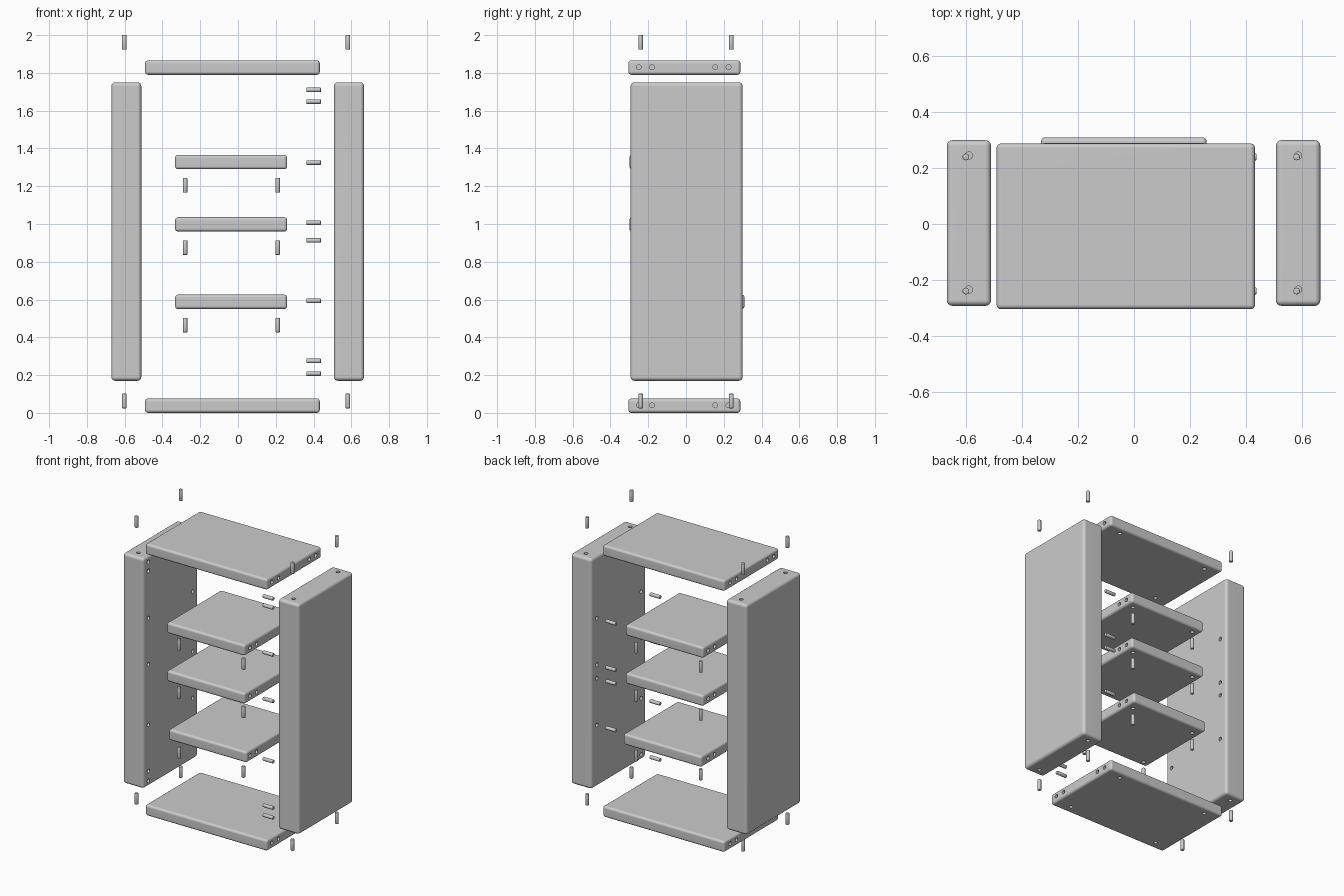
import bpy, bmesh, math
from mathutils import Matrix, Vector

cube = bpy.data.objects.get("Cube")
if cube:
    bpy.data.objects.remove(cube, do_unlink=True)

grey = bpy.data.materials.new("light_grey")
grey.use_nodes = True
colour = (0.6, 0.6, 0.6, 1)
grey.diffuse_color = colour
grey.node_tree.nodes["Principled BSDF"].inputs["Base Color"].default_value = colour

TURN = {"x": Matrix.Rotation(math.pi / 2, 4, "Y"), "z": Matrix.Identity(4)}


def make_object(name, bm):
    mesh = bpy.data.meshes.new(name)
    bm.to_mesh(mesh)
    bm.free()
    mesh.materials.append(grey)
    obj = bpy.data.objects.new(name, mesh)
    bpy.context.collection.objects.link(obj)
    return obj


def select(obj):
    bpy.ops.object.select_all(action="DESELECT")
    obj.select_set(True)
    bpy.context.view_layer.objects.active = obj


def smooth(obj):
    select(obj)
    bpy.ops.object.shade_smooth_by_angle(angle=math.radians(40))


def add_cylinder(bm, centre, axis, radius, length):
    bmesh.ops.create_cone(bm, cap_ends=True, segments=16, radius1=radius, radius2=radius,
                          depth=length, matrix=Matrix.Translation(centre) @ TURN[axis])


def board(name, low, high, rounding, holes):
    """Rounded board with drilled holes, each given as (centre, axis)."""
    low, high = Vector(low), Vector(high)
    bm = bmesh.new()
    bmesh.ops.create_cube(bm, size=1, matrix=Matrix.Translation((low + high) / 2)
                          @ Matrix.Diagonal((*(high - low), 1)))
    bmesh.ops.bevel(bm, geom=bm.edges[:], offset=rounding, segments=4,
                    profile=0.5, affect="EDGES")
    obj = make_object(name, bm)
    drill = bmesh.new()
    for centre, axis in holes:
        add_cylinder(drill, centre, axis, 0.013, 0.08)
    cutter = make_object(name + "_drill", drill)
    cutter.hide_render = True
    mod = obj.modifiers.new("drill", "BOOLEAN")
    mod.operation, mod.solver, mod.object = "DIFFERENCE", "EXACT", cutter
    select(obj)
    bpy.ops.object.modifier_apply(modifier=mod.name)
    bpy.data.objects.remove(cutter, do_unlink=True)
    smooth(obj)
    obj.modifiers.new("even_shading", "WEIGHTED_NORMAL").keep_sharp = True


def dowel(name, centre, axis):
    bm = bmesh.new()
    add_cylinder(bm, centre, axis, 0.012, 0.077)
    rims = [e for e in bm.edges if any(len(f.verts) > 4 for f in e.link_faces)]
    bmesh.ops.bevel(bm, geom=rims, offset=0.003, segments=2, profile=0.5, affect="EDGES")
    smooth(make_object(name, bm))


PIN_Y = (-0.24, 0.24)
SHELF_Z = (0.55, 0.96, 1.29)
FRONT_Z = (0.208, 0.275, 0.593, 1.007, 1.325, 1.648, 1.71)
BACK_Z = (0.593, 0.913, 1.007, 1.325)
side_pins = [(PIN_Y[0], z) for z in FRONT_Z] + [(PIN_Y[1], z) for z in BACK_Z]

# Side panels with their end dowels
for side, x0, x1, inner, pin_x in (("right", -0.67, -0.512, -0.512, -0.602),
                                   ("left", 0.508, 0.667, 0.508, 0.582)):
    holes = [((inner, y, z), "x") for y, z in side_pins]
    hole_x = (x0 + x1) / 2
    holes += [((hole_x, y + 0.005, z), "z") for y in PIN_Y for z in (0.17, 1.75)]
    board(side + "_side_panel", (x0, -0.293, 0.17), (x1, 0.3, 1.75), 0.02, holes)
    for y in PIN_Y:
        for end, z in (("bottom", 0.063), ("top", 1.962)):
            place = "front" if y < 0 else "back"
            dowel(f"{side}_{place}_{end}_dowel", (pin_x, y, z), "z")

# Top and bottom boards
END_Y = (-0.25, -0.18, 0.155, 0.225)
for name, z in (("bottom_board", 0), ("top_board", 1.79)):
    holes = [((x, y, z + 0.04), "x") for x in (-0.492, 0.433) for y in END_Y]
    holes += [((x, y, z - 0.02), "z") for x in (-0.38, 0.32) for y in PIN_Y]
    board(name, (-0.492, -0.305, z), (0.433, 0.288, z + 0.076), 0.016, holes)

# Shelves with four support dowels below each
for i, z in enumerate(SHELF_Z):
    shift = 0.02 if i == 0 else 0
    holes = [((x, y + 0.01, z + 0.038), "x") for x in (-0.333, 0.26) for y in END_Y]
    holes += [((x, y, z - 0.02), "z") for x in (-0.28, 0.21) for y in PIN_Y]
    board(f"shelf_{i + 1}", (-0.333, -0.3 + shift, z), (0.26, 0.29 + shift, z + 0.076),
          0.016, holes)
    for x in (-0.28, 0.21):
        for y in PIN_Y:
            dowel(f"shelf_{i + 1}_dowel", (x, y, z - 0.085), "z")

# Horizontal dowels that join the boards to the left panel
for y, z in side_pins:
    dowel("side_dowel", (0.4, y, z), "x")
